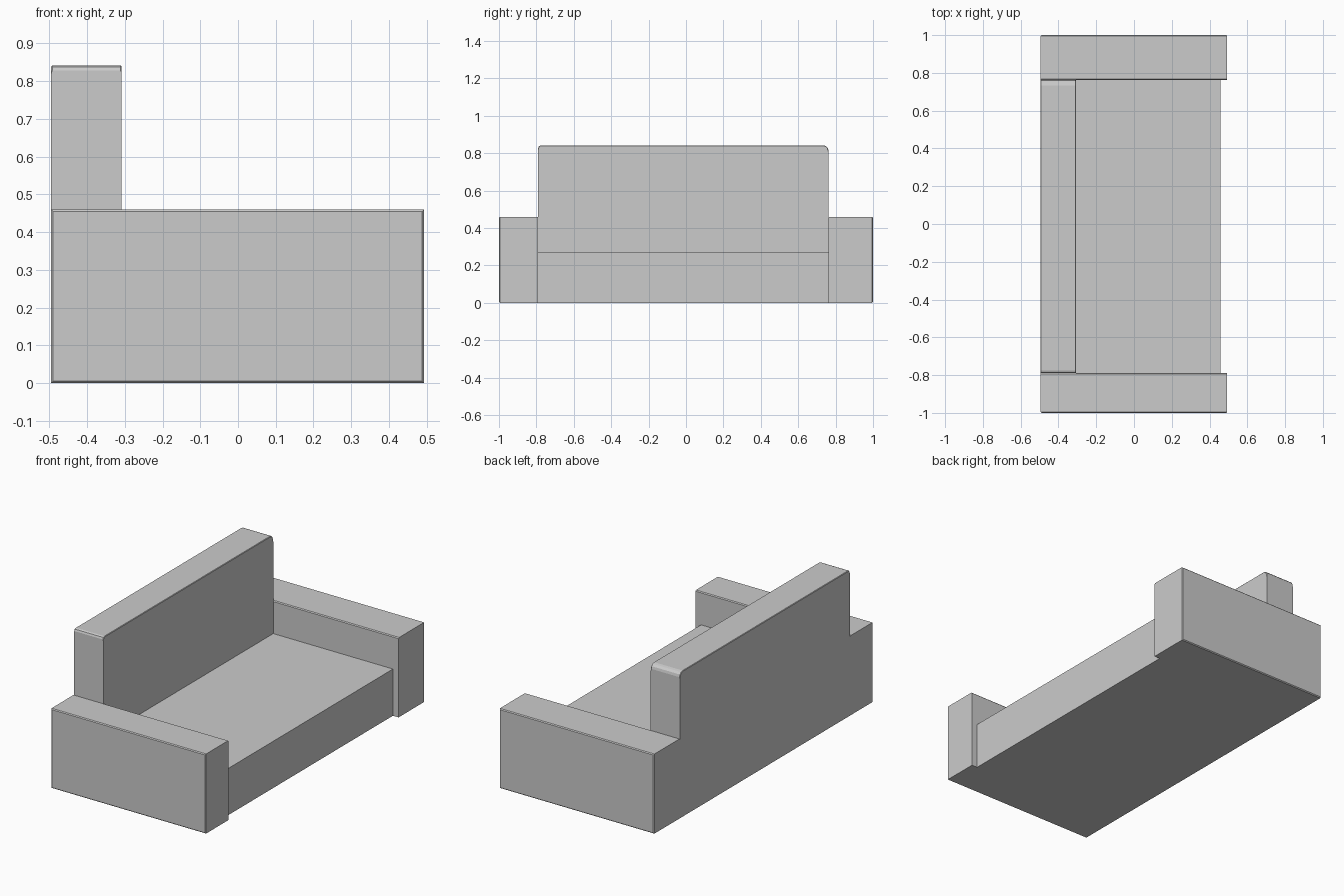
import bpy, bmesh
from mathutils import Vector

if "Cube" in bpy.data.objects:
    bpy.data.objects.remove(bpy.data.objects["Cube"])

BACK_X, BACK_FRONT_X, SEAT_X, ARM_X = -0.495, -0.308, 0.457, 0.493
IN_LOW, IN_HIGH = -0.79, 0.762   # inner faces of the two arms


def near(a, b):
    return abs(a - b) < 1e-4


def bevel(bm, test, width, segments=1):
    """Bevel every edge whose two end points satisfy the test."""
    edges = [e for e in bm.edges if test(e.verts[0].co, e.verts[1].co)]
    bmesh.ops.bevel(bm, geom=edges, offset=width, segments=segments,
                    profile=0.5, affect='EDGES')


def block(name, lo, hi, bevels=()):
    """Box between two corners, followed by a list of edge bevels."""
    lo, hi = Vector(lo), Vector(hi)
    bm = bmesh.new()
    bmesh.ops.create_cube(bm, size=1)
    for v in bm.verts:
        v.co = (lo + hi) / 2 + v.co * (hi - lo)
    for test, width, segments in bevels:
        bevel(bm, test, width, segments)
    mesh = bpy.data.meshes.new(name)
    bm.to_mesh(mesh)
    bm.free()
    obj = bpy.data.objects.new(name, mesh)
    bpy.context.collection.objects.link(obj)
    return obj


# Seat base, set back slightly from the arm fronts
block("seat", (BACK_FRONT_X, IN_LOW, 0), (SEAT_X, IN_HIGH, 0.27))

# Backrest with rounded upper ends and a fine softened top rim
TOP = 0.842
block("backrest", (BACK_X, IN_LOW, 0), (BACK_FRONT_X, IN_HIGH, TOP), [
    (lambda a, b: near(a.z, TOP) and near(b.z, TOP) and near(a.y, IN_HIGH) and near(b.y, IN_HIGH), 0.028, 3),
    (lambda a, b: near(a.z, TOP) and near(b.z, TOP) and near(a.y, IN_LOW) and near(b.y, IN_LOW), 0.014, 2),
    (lambda a, b: near(a.x, b.x) and min(a.z, b.z) > 0.8, 0.003, 1),
])

# Arms with narrow chamfers on the outer face and along the inner top edge
ARM_TOP = 0.46
for name, outer, inner in (("left_arm", -1.0, IN_LOW), ("right_arm", 1.0, IN_HIGH)):
    def arm_edge(a, b, outer=outer, inner=inner):
        on_outer = near(a.y, outer) and near(b.y, outer)
        inner_top = all(near(p.y, inner) and near(p.z, ARM_TOP) for p in (a, b))
        return on_outer or inner_top
    block(name, (BACK_X, min(outer, inner), 0), (ARM_X, max(outer, inner), ARM_TOP),
          [(arm_edge, 0.005, 1)])
